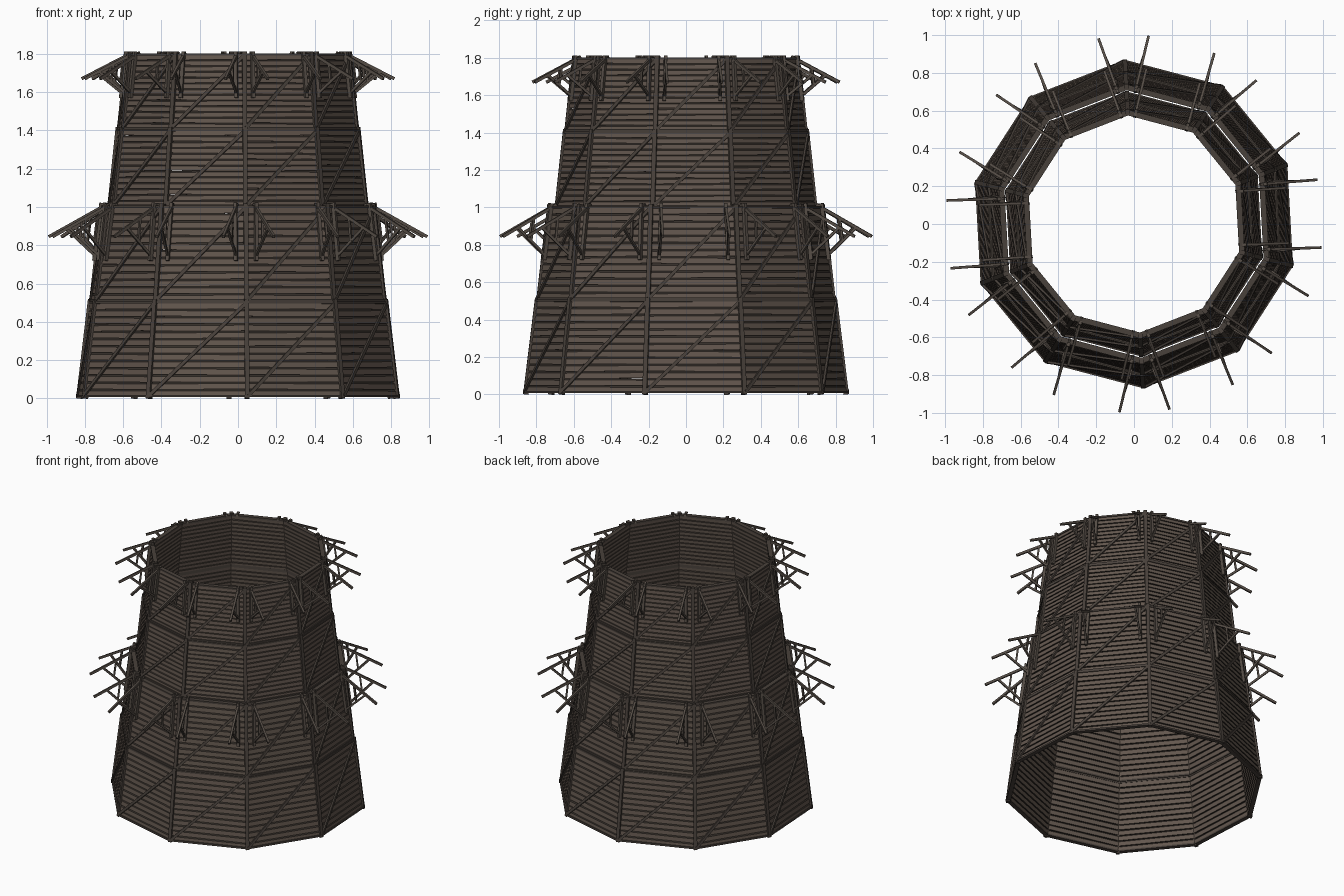
import bpy, bmesh, math, random
from mathutils import Vector

if "Cube" in bpy.data.objects:
    bpy.data.objects.remove(bpy.data.objects["Cube"])

random.seed(4)
N = 10
BASE = math.radians(-86.8)
STEP = 2 * math.pi / N
COS = math.cos(STEP / 2)


def material(name, c):
    m = bpy.data.materials.new(name)
    m.diffuse_color = (*c, 1)
    m.use_nodes = True
    m.node_tree.nodes["Principled BSDF"].inputs["Base Color"].default_value = m.diffuse_color
    return m


PLANK = material("plank brown", (0.125, 0.095, 0.076))
LEDGE = material("plank edge dark", (0.035, 0.028, 0.023))
BEAM = material("beam dark brown", (0.066, 0.053, 0.044))
BRACE = material("bracket brown", (0.09, 0.073, 0.06))


def corner(i, r, z):
    a = BASE + i * STEP
    return Vector((r * math.cos(a), r * math.sin(a), z))


def side_axes(i):
    """Outward normal and tangent of side i (between corners i and i+1)."""
    a = BASE + (i + 0.5) * STEP
    return (Vector((math.cos(a), math.sin(a), 0)),
            Vector((-math.sin(a), math.cos(a), 0)))


def bar(bm, a, b, w, h, side):
    """Square timber from a to b; 'side' gives the width direction."""
    d = (b - a).normalized()
    s = (side - d * side.dot(d)).normalized() * w / 2
    u = d.cross(s).normalized() * h / 2
    v = [bm.verts.new(p + x * s + y * u) for p in (a, b)
         for x, y in ((-1, -1), (1, -1), (1, 1), (-1, 1))]
    for f in ((3, 2, 1, 0), (4, 5, 6, 7), (0, 1, 5, 4), (1, 2, 6, 5),
              (2, 3, 7, 6), (3, 0, 4, 7)):
        bm.faces.new([v[k] for k in f])


def finish(bm, name, mats):
    bmesh.ops.recalc_face_normals(bm, faces=bm.faces)
    me = bpy.data.meshes.new(name)
    bm.to_mesh(me)
    bm.free()
    for m in mats:
        me.materials.append(m)
    ob = bpy.data.objects.new(name, me)
    bpy.context.collection.objects.link(ob)


# tiers: name, bottom z, top z, bottom radius, top radius, planks per side
TIERS = [("lower_base", 0.01, 0.505, 0.852, 0.788, 13),
         ("lower_upper", 0.51, 1.005, 0.782, 0.722, 13),
         ("top_lower", 1.005, 1.405, 0.684, 0.638, 13),
         ("top_upper", 1.41, 1.80, 0.632, 0.588, 13)]


def plank(bm, i, z0, z1, r0, r1):
    """Board with narrow chamfered, dark upper edges."""
    n, t = side_axes(i)
    tilt = random.uniform(-0.002, 0.002)
    h = z1 - z0
    prof = [(-0.011, 0), (0.011, 0), (0.011, 0.76), (0.002, 1.02),
            (-0.002, 1.02), (-0.011, 0.76)]
    ends = []
    for s in (-1, 1):
        ring = []
        for off, k in prof:
            r = r0 + (r1 - r0) * k
            half = r * math.sin(STEP / 2) - 0.002
            p = n * (r * COS + off) + t * (s * half)
            p.z = max(0, z0 + h * k + s * tilt)
            ring.append(bm.verts.new(p))
        ends.append(ring)
    a, b = ends
    for k in range(6):
        j = (k + 1) % 6
        f = bm.faces.new((a[k], a[j], b[j], b[k]))
        f.material_index = 0 if k in (1, 5) else 1
        if k == 0:
            f.material_index = 1
    bm.faces.new(a)
    bm.faces.new(b[::-1])


for name, z0, z1, r0, r1, count in TIERS:
    # horizontal siding
    bm = bmesh.new()
    for i in range(N):
        for k in range(count):
            f, g = k / count, (k + 1) / count
            plank(bm, i, z0 + (z1 - z0) * f, z0 + (z1 - z0) * g,
                  r0 + (r1 - r0) * f, r0 + (r1 - r0) * g)
    finish(bm, name + "_siding", [PLANK, LEDGE])

    # corner posts, sills and diagonal braces
    bm = bmesh.new()
    for i in range(N):
        n, t = side_axes(i)
        a = BASE + i * STEP
        tang = Vector((-math.sin(a), math.cos(a), 0))
        bar(bm, corner(i, r0 + 0.006, z0 - 0.01), corner(i, r1 + 0.006, z1 + 0.012),
            0.024, 0.028, tang)
        out = n * 0.016
        bar(bm, corner(i, r0, z0 + 0.004) + out, corner(i + 1, r1, z1 - 0.01) + out,
            0.018, 0.012, n.cross(Vector((0, 0, 1))))
        for r, z in ((r0, z0 + 0.003), (r1, z1 - 0.003)):
            bar(bm, corner(i, r, z) + n * 0.003, corner(i + 1, r, z) + n * 0.003,
                0.030, 0.012, n)
    finish(bm, name + "_frame", [BEAM])


def brackets(name, ztop, drop, rtop, slope, reach, fall, offset):
    """A pair of roof brackets beside each corner, square to the sides."""
    bm = bmesh.new()
    for i in range(N):
        n, t = side_axes(i)
        for s in (-1, 1):
            def pt(d, z):
                r = rtop + slope * (ztop - z)
                edge = r * math.sin(STEP / 2) - offset
                return n * (r * COS + d) + t * (s * edge) + Vector((0, 0, z))
            foot = pt(0.020, ztop - drop)
            head = pt(0.020, ztop + 0.012)
            tip = pt(0, ztop - fall)
            tip += n * (reach - tip.dot(n))
            ridge = pt(-0.01, ztop + 0.005)
            on = ridge.lerp(tip, 0.72)
            low = foot + Vector((0, 0, 0.03))
            bar(bm, foot, head, 0.018, 0.02, t)
            bar(bm, ridge, tip, 0.014, 0.016, t)
            bar(bm, low, on, 0.012, 0.014, t)
            bar(bm, low.lerp(on, 0.5), ridge.lerp(tip, 0.42), 0.012, 0.012, t)
    finish(bm, name, [BRACE])


brackets("middle_roof_brackets", 1.01, 0.29, 0.722, 0.13, 0.98, 0.165, 0.05)
brackets("top_roof_brackets", 1.80, 0.23, 0.588, 0.115, 0.81, 0.13, 0.04)
